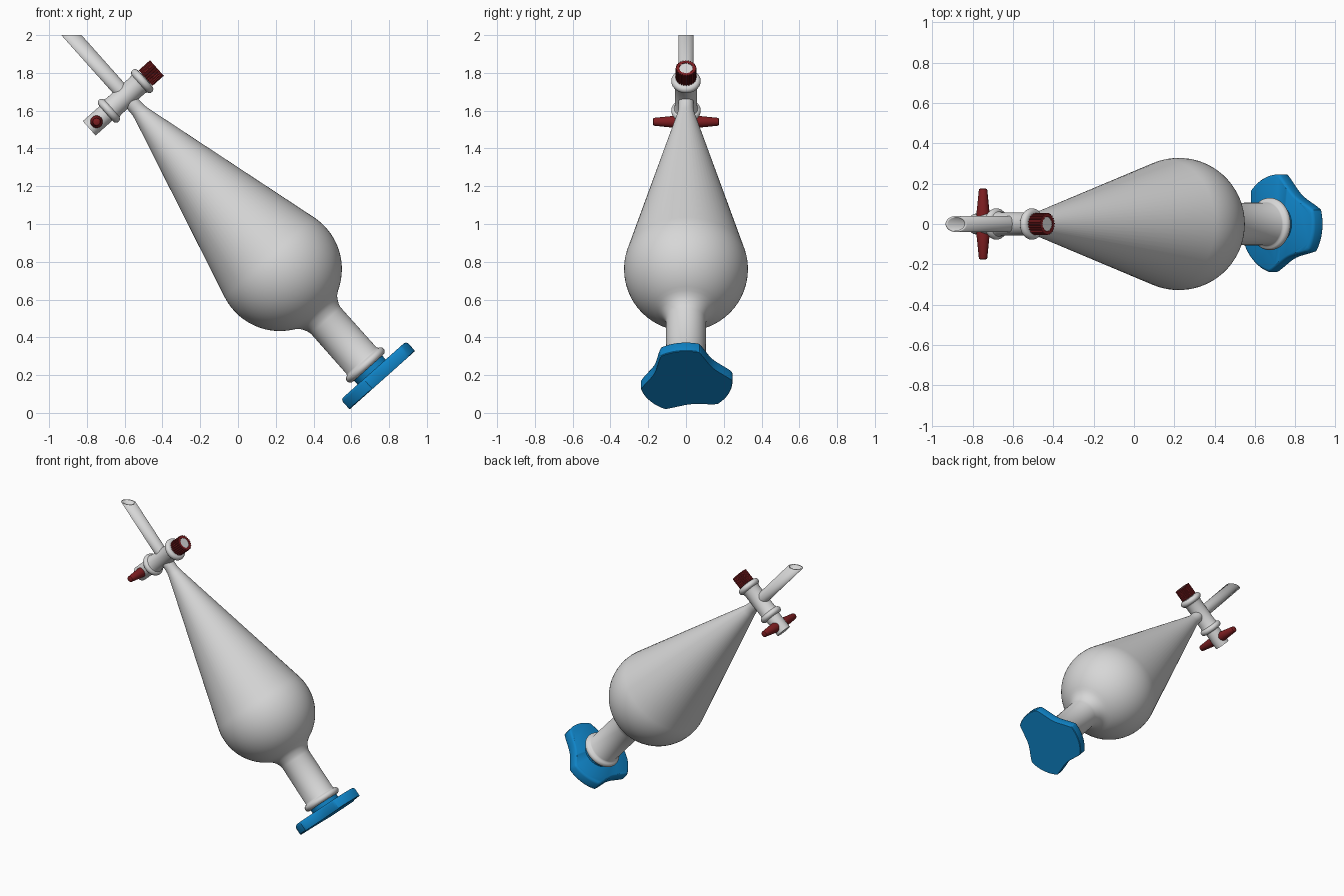
import bpy, bmesh
from math import sin, cos, pi, radians
from mathutils import Matrix, Vector

if "Cube" in bpy.data.objects:
    bpy.data.objects.remove(bpy.data.objects["Cube"])


def material(name, r, g, b):
    m = bpy.data.materials.new(name)
    m.use_nodes = True
    m.diffuse_color = (r, g, b, 1)
    m.node_tree.nodes["Principled BSDF"].inputs["Base Color"].default_value = (r, g, b, 1)
    return m


GLASS = material("pale grey glass", 0.68, 0.68, 0.68)
BLUE = material("blue plastic", 0.005, 0.23, 0.57)
RED = material("dark red plastic", 0.21, 0.013, 0.015)

# Frames: the funnel's tilted axis, the stopcock barrel across it, the handle along y
VALVE = 2.028
TILT = Matrix.Translation((0.754, 0, 0.164)) @ Matrix.Rotation(radians(-41.7), 4, 'Y')
BARREL = TILT @ Matrix.Translation((0, 0, VALVE)) @ Matrix.Rotation(pi / 2, 4, 'Y')
HANDLE = BARREL @ Matrix.Translation((0, 0, -0.206)) @ Matrix.Rotation(pi / 2, 4, 'X')


def arc(cr, cz, rad, start, end, steps=8):
    """Points (radius, height) on an arc, angles in degrees."""
    angles = [radians(start + (end - start) * i / steps) for i in range(steps + 1)]
    return [(cr + rad * cos(a), cz + rad * sin(a)) for a in angles]


def finish(name, bm, frame, mat, smooth=35):
    bmesh.ops.recalc_face_normals(bm, faces=bm.faces)
    bm.transform(frame)
    mesh = bpy.data.meshes.new(name)
    bm.to_mesh(mesh)
    bm.free()
    mesh.materials.append(mat)
    ob = bpy.data.objects.new(name, mesh)
    bpy.context.collection.objects.link(ob)
    bpy.ops.object.select_all(action='DESELECT')
    ob.select_set(True)
    bpy.context.view_layer.objects.active = ob
    bpy.ops.object.shade_smooth_by_angle(angle=radians(smooth))
    return ob


def loft(name, profile, frame, mat, seg=48, shape=lambda a: 1.0, closed=False):
    """Stack rings of a profile; shape scales the radius by angle."""
    bm = bmesh.new()
    rings = []
    for r, z in profile:
        ring = []
        for i in range(seg):
            a = 2 * pi * i / seg
            k = r * shape(a)
            ring.append(bm.verts.new((k * cos(a), k * sin(a), z)))
        rings.append(ring)
    pairs = list(zip(rings, rings[1:]))
    if closed:
        pairs.append((rings[-1], rings[0]))
    for low, high in pairs:
        for i in range(seg):
            j = (i + 1) % seg
            bm.faces.new((low[i], low[j], high[j], high[i]))
    if not closed:
        bm.faces.new(rings[0])
        bm.faces.new(rings[-1])
    return finish(name, bm, frame, mat)


# Vessel: beaded mouth, neck, bulb and long cone
vessel = [(0.09, 0.098)] + arc(0.108, 0.12, 0.022, -90, 80)
vessel += [(0.106, 0.15), (0.105, 0.435), (0.11, 0.455), (0.121, 0.477), (0.133, 0.494)]
vessel += arc(0, 0.8, 0.328, -62, 15, 20)
vessel += [(0.046, 1.9), (0.041, 1.925), (0.04, 1.95), (0.04, VALVE)]
loft("vessel", vessel, TILT, GLASS, 64)


# Stopper: three broad lobes with hollow sides between them
def lobes(a):
    d = (a - radians(52) + pi / 3) % (2 * pi / 3) - pi / 3
    hollow = min(abs(d) / radians(35), 1.0)
    return 0.74 + 0.26 * hollow ** 2


loft("stopper_grip", [(0.243, 0), (0.246, 0.004), (0.246, 0.055), (0.24, 0.065), (0.23, 0.07)],
     TILT, BLUE, 108, lobes)
loft("stopper_plug", [(0.1, 0.06), (0.1, 0.105)], TILT, BLUE)

# Outlet tube, hollow, with its tip cut level
tube = loft("outlet_tube", [(0.04, VALVE), (0.04, 2.6), (0.031, 2.6), (0.031, VALVE)],
            TILT, GLASS, 32, closed=True)
bm = bmesh.new()
bm.from_mesh(tube.data)
cut = bmesh.ops.bisect_plane(bm, geom=bm.verts[:] + bm.edges[:] + bm.faces[:],
                             plane_co=Vector((0, 0, 2)), plane_no=Vector((0, 0, 1)),
                             clear_outer=True)
rim = [e for e in cut["geom_cut"] if isinstance(e, bmesh.types.BMEdge)]
bmesh.ops.bridge_loops(bm, edges=rim)
bmesh.ops.recalc_face_normals(bm, faces=bm.faces)
bm.to_mesh(tube.data)
bm.free()

# Stopcock barrel with a rounded bead at each end
half = [(0.058, 0.0), (0.058, 0.085)] + arc(0.057, 0.118, 0.021, -75, 90)
barrel = [(r, -z) for r, z in reversed(half[1:])] + half
loft("stopcock_barrel", barrel, BARREL, GLASS)
loft("stopcock_plug", [(0.051, -0.258), (0.051, -0.1)], BARREL, GLASS)

# Crossbar handle, tapering to both ends
side = [(0.033, 0.05), (0.021, 0.168), (0.019, 0.173), (0.014, 0.176)]
loft("crossbar_handle", [(r, -z) for r, z in reversed(side)] + side, HANDLE, RED, 24)


# Ribbed retaining nut around the plug's far end
def ribs(a):
    return 1.0 if round(a / (2 * pi) * 96) % 4 < 2 else 0.91


loft("retaining_nut", [(0.055, 0.142), (0.055, 0.222), (0.038, 0.222), (0.038, 0.142)],
     BARREL, RED, 96, ribs, closed=True)
loft("plug_tip", [(0.038, 0.12), (0.038, 0.219)], BARREL, GLASS, 32)
